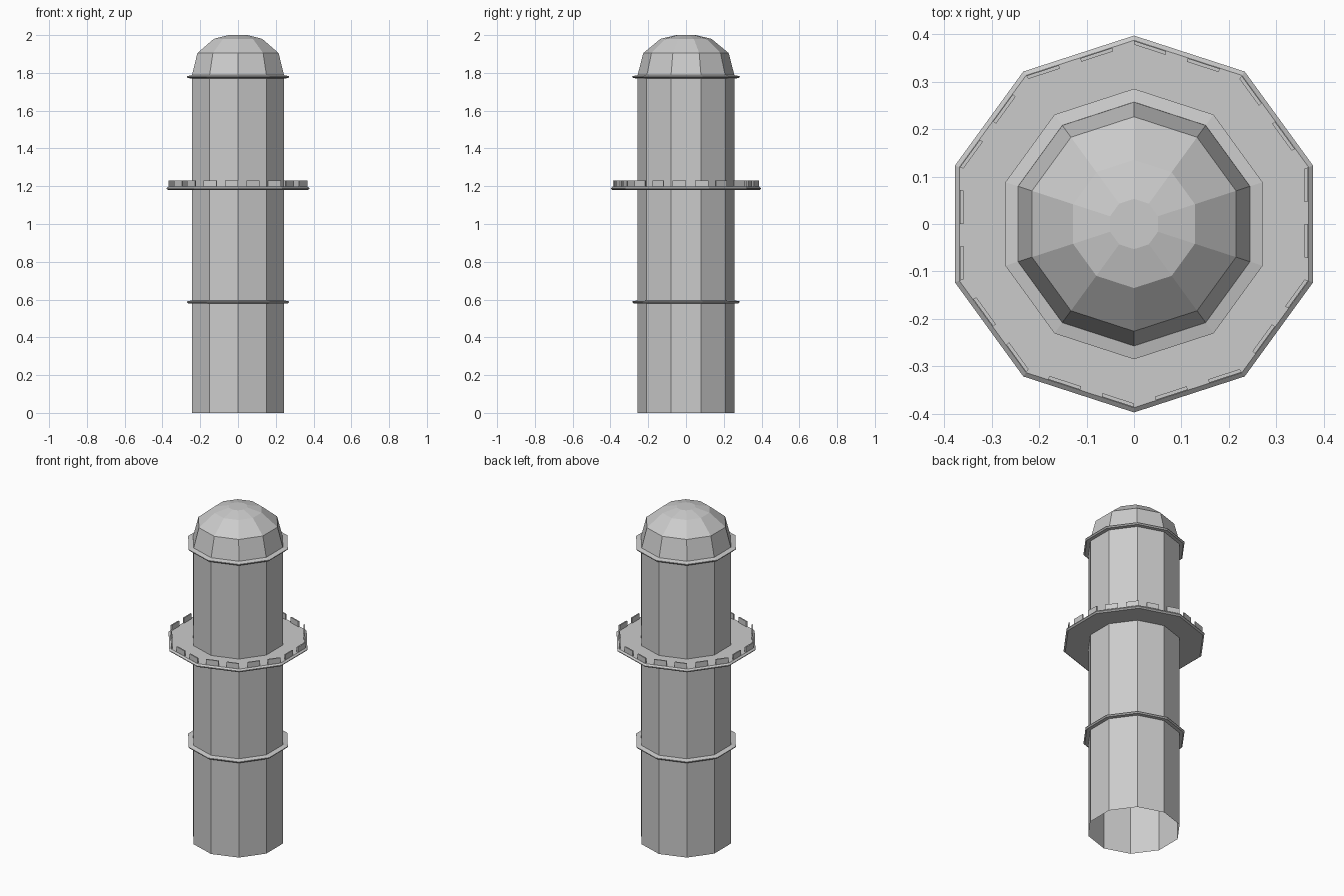
import bpy
import bmesh
from math import cos, sin, pi

if "Cube" in bpy.data.objects:
    bpy.data.objects.remove(bpy.data.objects["Cube"])

SIDES = 10


def ring_point(i, r, z):
    # Decagon corner i; corner 0 points to the front (-y)
    a = -pi / 2 + 2 * pi * i / SIDES
    return (r * cos(a), r * sin(a), z)


def finish(name, bm):
    bmesh.ops.recalc_face_normals(bm, faces=bm.faces)
    mesh = bpy.data.meshes.new(name)
    bm.to_mesh(mesh)
    bm.free()
    ob = bpy.data.objects.new(name, mesh)
    bpy.context.collection.objects.link(ob)
    return ob


def lathe(name, profile, closed=False, cap_top=False):
    # Sweep a (radius, z) profile around the decagon
    bm = bmesh.new()
    rows = [[bm.verts.new(ring_point(i, r, z)) for i in range(SIDES)]
            for r, z in profile]
    pairs = list(zip(rows, rows[1:]))
    if closed:
        pairs.append((rows[-1], rows[0]))
    for a, b in pairs:
        for i in range(SIDES):
            j = (i + 1) % SIDES
            bm.faces.new((a[i], a[j], b[j], b[i]))
    if cap_top:
        bm.faces.new(rows[-1])
    return finish(name, bm)


# Open-bottomed shaft and faceted dome
lathe("shaft", [(0.257, 0), (0.257, 1.785)])
lathe("dome", [(0.257, 1.785), (0.226, 1.905), (0.135, 1.98), (0.053, 2.0)],
      cap_top=True)

# Thin trim bands
for name, z in (("lower_band", 0.588), ("upper_band", 1.78)):
    lathe(name, [(0.255, z - 0.009), (0.278, z - 0.008), (0.285, z - 0.001),
                 (0.285, z + 0.002), (0.257, z + 0.008)], closed=True)

# Balcony floor with a bevelled rim
lathe("balcony", [(0.255, 1.179), (0.388, 1.179), (0.397, 1.186),
                  (0.397, 1.19), (0.387, 1.198), (0.255, 1.198)], closed=True)

# Battlements: two blocks along every side of the balcony
bm = bmesh.new()
R_IN, R_OUT, Z0, Z1 = 0.378, 0.386, 1.196, 1.23
for i in range(SIDES):
    for t0, t1 in ((0.2, 0.5), (0.7, 1.0)):
        corners = []
        for z in (Z0, Z1):
            for r, t in ((R_IN, t0), (R_OUT, t0), (R_OUT, t1), (R_IN, t1)):
                a, b = ring_point(i, r, z), ring_point(i + 1, r, z)
                corners.append(bm.verts.new(
                    [p + (q - p) * t for p, q in zip(a, b)]))
        for f in ((3, 2, 1, 0), (4, 5, 6, 7), (0, 1, 5, 4),
                  (1, 2, 6, 5), (2, 3, 7, 6), (3, 0, 4, 7)):
            bm.faces.new([corners[k] for k in f])
finish("battlements", bm)
